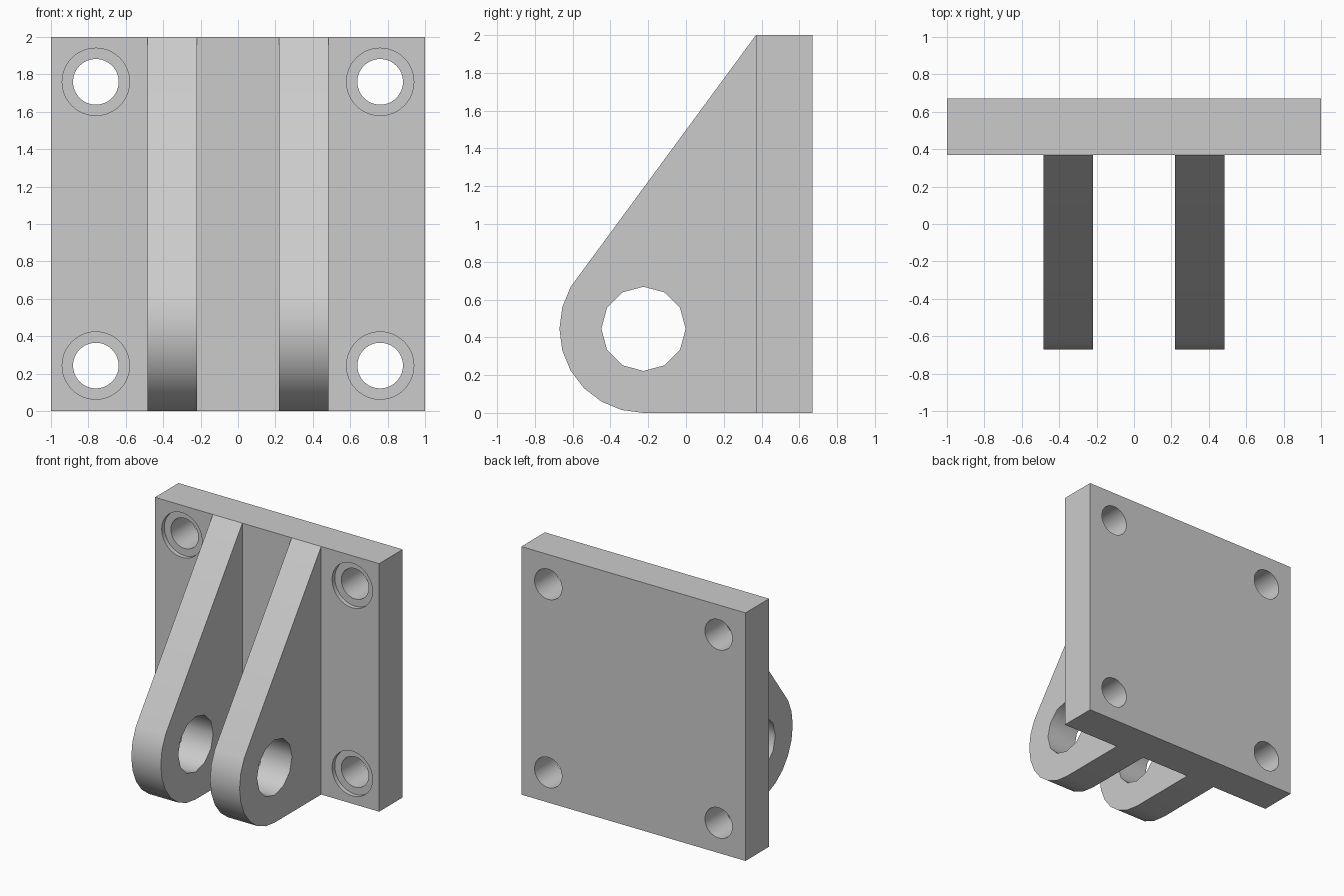
import bpy, math

if "Cube" in bpy.data.objects:
    bpy.data.objects.remove(bpy.data.objects["Cube"])

PLATE_FRONT, PLATE_BACK = 0.37, 0.67
LUG_IN, LUG_OUT = 0.22, 0.483
PIN = (-0.225, 0.445)          # pin hole centre (y, z)


def cut(obj, radius, depth, loc, rot, sides):
    """Bore a round hole with a temporary cylinder."""
    bpy.ops.mesh.primitive_cylinder_add(vertices=sides, radius=radius, depth=depth,
                                        location=loc, rotation=rot)
    cutter = bpy.context.object
    cutter.hide_render = True
    bpy.context.view_layer.objects.active = obj
    mod = obj.modifiers.new("bore", 'BOOLEAN')
    mod.operation, mod.solver, mod.object = 'DIFFERENCE', 'EXACT', cutter
    bpy.ops.object.modifier_apply(modifier=mod.name)
    bpy.data.objects.remove(cutter, do_unlink=True)


def finish(obj):
    bpy.ops.object.select_all(action='DESELECT')
    obj.select_set(True)
    bpy.context.view_layer.objects.active = obj
    bpy.ops.object.shade_smooth_by_angle(angle=math.radians(35))


def prism(name, profile, x0, x1):
    """Extrude a (y, z) outline along x."""
    n = len(profile)
    verts = [(x, y, z) for x in (x0, x1) for y, z in profile]
    faces = [tuple(range(n))[::-1], tuple(range(n, 2 * n))]
    faces += [(i, (i + 1) % n, n + (i + 1) % n, n + i) for i in range(n)]
    mesh = bpy.data.meshes.new(name)
    mesh.from_pydata(verts, [], faces)
    obj = bpy.data.objects.new(name, mesh)
    bpy.context.collection.objects.link(obj)
    return obj


# Mounting plate with four counterbored bolt holes
plate = prism("mounting_plate", [(PLATE_FRONT, 0), (PLATE_BACK, 0),
                                 (PLATE_BACK, 2), (PLATE_FRONT, 2)], -1, 1)
for x in (-0.76, 0.76):
    for z in (0.243, 1.76):
        cut(plate, 0.122, 1, (x, 0.52, z), (math.pi / 2, 0, 0), 48)
        cut(plate, 0.18, 0.07, (x, PLATE_FRONT, z), (math.pi / 2, 0, 0), 48)
finish(plate)

# Pair of clevis lugs: straight sloping top, rounded nose, 12-sided pin hole
nose = [(PIN[0] + 0.445 * math.cos(math.radians(a)),
         PIN[1] + 0.445 * math.sin(math.radians(a))) for a in range(150, 271, 15)]
outline = nose + [(PLATE_FRONT, 0), (PLATE_FRONT, 2)]
for side, x0, x1 in (("left", -LUG_OUT, -LUG_IN), ("right", LUG_IN, LUG_OUT)):
    lug = prism("clevis_lug_" + side, outline, x0, x1)
    cut(lug, 0.223, 1, ((x0 + x1) / 2, *PIN), (0, math.pi / 2, 0), 12)
    finish(lug)
